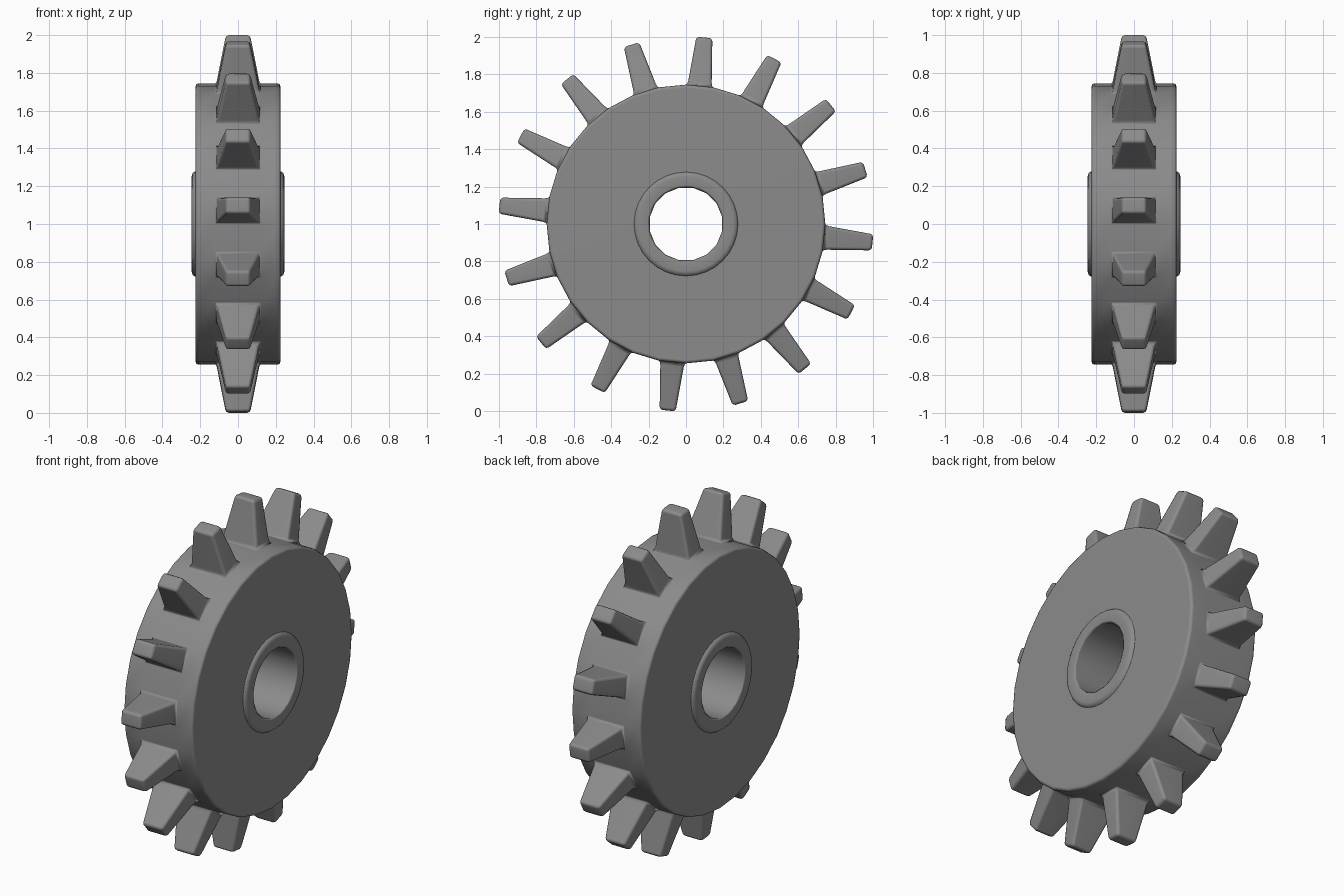
import bpy, bmesh, math
from mathutils import Vector

if "Cube" in bpy.data.objects:
    bpy.data.objects.remove(bpy.data.objects["Cube"])

SIDES = 32
STEP = 2 * math.pi / SIDES

# Half profile of the wheel body as (radius, x), from bore to rim
half = [(0.197, 0.237), (0.207, 0.245), (0.254, 0.245), (0.27, 0.24), (0.278, 0.228),
        (0.278, 0.225), (0.728, 0.225), (0.74, 0.22), (0.745, 0.208), (0.745, 0.12)]
profile = half + [(r, -x) for r, x in reversed(half)]
N = len(profile)

# Tooth cross-sections as (radius, half width in x, half thickness)
tooth = [(0.746, 0.115, 0.068), (0.762, 0.111, 0.063), (1.002, 0.064, 0.043)]


def point(r, x, a):
    return (x, r * math.cos(a), 1 + r * math.sin(a))


bm = bmesh.new()
weight = bm.edges.layers.float.new("bevel_weight_edge")

# Turned body; the bore wall is faceted with 16 flats
rings = []
for j in range(SIDES):
    ring = []
    for r, x in profile:
        if r < 0.2 and j % 2 == 0:
            r *= math.cos(STEP)
        ring.append(bm.verts.new(point(r, x, j * STEP)))
    rings.append(ring)

# Teeth grow from every other facet of the rim's middle band
for j in range(SIDES):
    a, b = rings[j], rings[(j + 1) % SIDES]
    for i in range(N):
        k = (i + 1) % N
        quad = [a[i], a[k], b[k], b[i]]
        if i != len(half) - 1 or j % 2 == 0:
            bm.faces.new(quad)
            continue
        mid = (j + 0.5) * STEP
        out = Vector((0, math.cos(mid), math.sin(mid)))
        tan = Vector((0, -math.sin(mid), math.cos(mid)))
        for n, (r, hx, hy) in enumerate(tooth):
            new = [bm.verts.new(Vector((sx * hx, 0, 1)) + out * r + tan * (sy * hy))
                   for sx, sy in ((1, -1), (-1, -1), (-1, 1), (1, 1))]
            for c in range(4):
                d = (c + 1) % 4
                bm.faces.new((quad[c], quad[d], new[d], new[c]))
            if n == len(tooth) - 1:
                cap = bm.faces.new(new)
                edges = list(cap.edges) + [bm.edges.get((quad[c], new[c])) for c in range(4)]
                for e in edges:
                    e[weight] = 1.0
            quad = new

bmesh.ops.recalc_face_normals(bm, faces=bm.faces)
mesh = bpy.data.meshes.new("sprocket_wheel")
bm.to_mesh(mesh)
bm.free()
wheel = bpy.data.objects.new("sprocket_wheel", mesh)
bpy.context.collection.objects.link(wheel)

# Dark grey metal
metal = bpy.data.materials.new("dark_metal")
metal.diffuse_color = (0.26, 0.26, 0.26, 1)
metal.use_nodes = True
metal.node_tree.nodes["Principled BSDF"].inputs["Base Color"].default_value = metal.diffuse_color
mesh.materials.append(metal)

# Smooth shading and softened tooth edges
bpy.context.view_layer.objects.active = wheel
wheel.select_set(True)
bpy.ops.object.shade_smooth_by_angle(angle=math.radians(100))
bev = wheel.modifiers.new("tooth_rounding", 'BEVEL')
bev.limit_method = 'WEIGHT'
bev.width = 0.016
bev.segments = 2
wn = wheel.modifiers.new("flat_face_shading", 'WEIGHTED_NORMAL')
wn.keep_sharp = True
